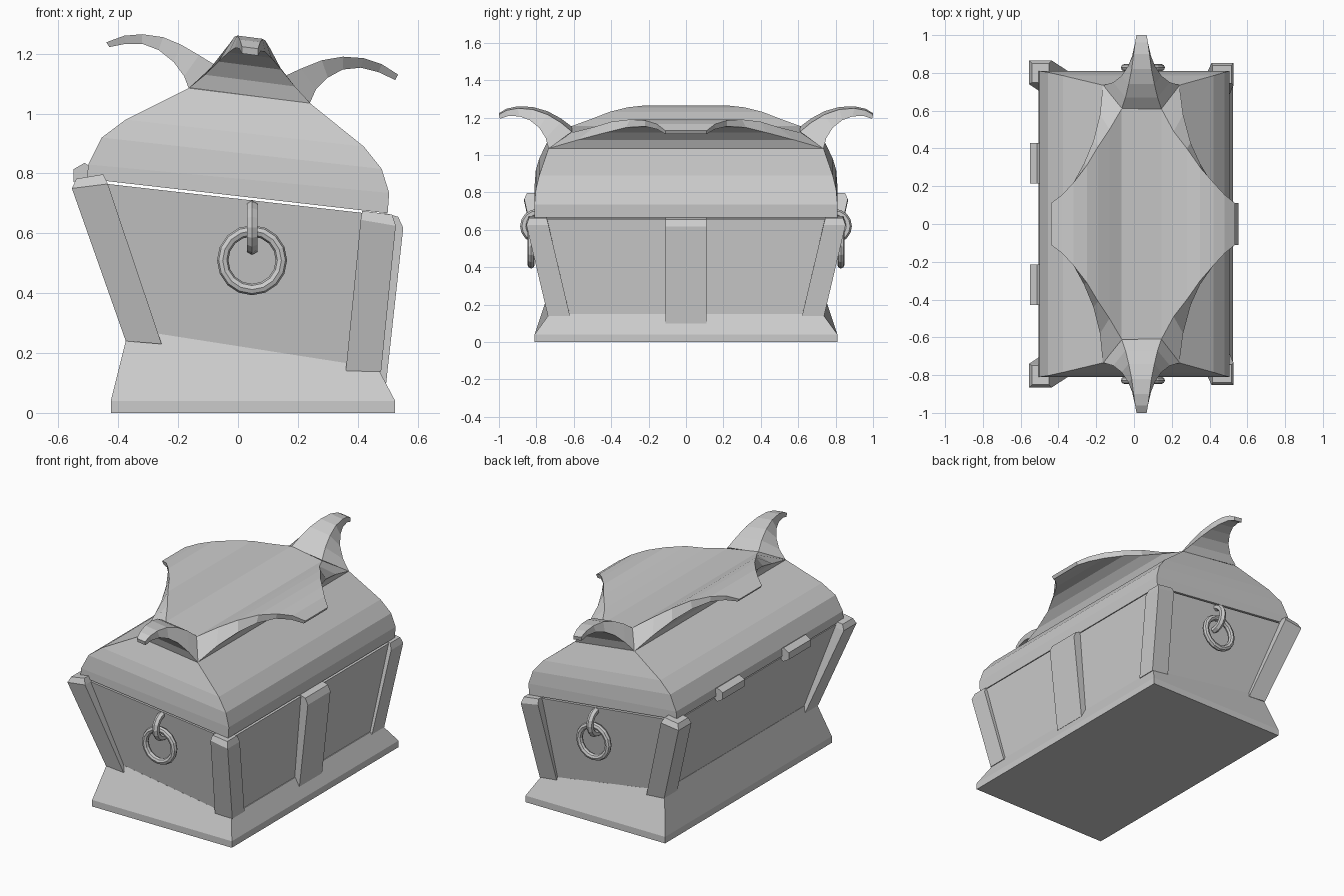
import bpy, bmesh, math
from mathutils import Vector


def loft(name, rings):
    """Skin a list of equal-length vertex rings and cap both ends."""
    bm = bmesh.new()
    vs = [[bm.verts.new(p) for p in r] for r in rings]
    n = len(rings[0])
    for a, b in zip(vs, vs[1:]):
        for i in range(n):
            j = (i + 1) % n
            bm.faces.new((a[i], a[j], b[j], b[i]))
    bm.faces.new(vs[0])
    bm.faces.new(vs[-1])
    bmesh.ops.recalc_face_normals(bm, faces=bm.faces)
    me = bpy.data.meshes.new(name)
    bm.to_mesh(me)
    bm.free()
    ob = bpy.data.objects.new(name, me)
    bpy.context.collection.objects.link(ob)
    return ob


def box_ring(xl, zl, xr, zr, y0, y1):
    """Rectangle in plan whose left and right ends sit at different heights."""
    return [(xl, y0, zl), (xr, y0, zr), (xr, y1, zr), (xl, y1, zl)]


def sym(xl, zl, xr, zr, y):
    return box_ring(xl, zl, xr, zr, -y, y)


# Flared base and tapered body
loft("base", [sym(-.425, 0, .525, 0, .81), sym(-.425, .04, .525, .04, .81),
              sym(-.365, .28, .467, .15, .73)])
loft("body", [sym(-.36, .27, .462, .14, .728), sym(-.50, .772, .505, .658, .81)])

# Hipped, rounded lid with a thin gap beneath
lid_top = (-.165, 1.085, .24, 1.035, .735)
loft("lid", [sym(-.505, .782, .50, .667, .81), sym(-.50, .83, .505, .735, .81),
             sym(-.455, .92, .48, .815, .803), sym(-.375, .98, .42, .89, .785),
             sym(*lid_top)])

# Raised crown block from which the four horns spring
crown_top = (-.065, 1.155, .145, 1.12, .61)
loft("crown", [sym(*lid_top), sym(*crown_top)])


def side_horn(name, sections):
    # each section: upper x, z, half width, lower x, z, half width
    loft(name, [[(ux, -uw, uz), (ux, uw, uz), (lx, lw, lz), (lx, -lw, lz)]
                for ux, uz, uw, lx, lz, lw in sections])


side_horn("left_horn", [
    (-.065, 1.155, .61, -.165, 1.085, .735),
    (-.13, 1.195, .50, -.18, 1.125, .58),
    (-.19, 1.23, .41, -.215, 1.172, .44),
    (-.25, 1.255, .31, -.265, 1.212, .32),
    (-.32, 1.265, .22, -.32, 1.233, .22),
    (-.38, 1.26, .155, -.375, 1.233, .155),
    (-.44, 1.238, .11, -.43, 1.222, .11)])
side_horn("right_horn", [
    (.145, 1.12, .61, .24, 1.035, .735),
    (.21, 1.15, .49, .26, 1.08, .58),
    (.28, 1.178, .40, .30, 1.12, .43),
    (.35, 1.19, .30, .35, 1.147, .32),
    (.42, 1.185, .22, .41, 1.153, .22),
    (.48, 1.165, .155, .47, 1.138, .155),
    (.535, 1.13, .11, .525, 1.112, .11)])

# End horns: upper y, z, half width, lower y, z, half width
END = [(.61, 1.138, .105, .735, 1.06, .2025), (.67, 1.185, .085, .75, 1.11, .15),
       (.74, 1.225, .068, .785, 1.16, .105), (.82, 1.25, .052, .835, 1.195, .072),
       (.90, 1.255, .042, .89, 1.213, .05), (.96, 1.243, .034, .95, 1.213, .036),
       (1.0, 1.22, .027, .995, 1.197, .027)]


def tilt(x, z):
    return z - .13 * (x - .04)


for s, side in ((-1, "front"), (1, "back")):
    rings = []
    for uy, uz, uw, ly, lz, lw in END:
        rings.append([(.04 + k * w, s * y, tilt(.04 + k * w, z))
                      for k, w, y, z in ((-1, uw, uy, uz), (1, uw, uy, uz),
                                         (1, lw, ly, lz), (-1, lw, ly, lz))])
    loft(side + "_horn", rings)

    # Leaning corner posts with chamfered tops
    def yr(a, b):
        return (s * a, s * b)
    loft(side + "_left_post", [box_ring(-.375, .24, -.255, .23, *yr(.62, .748)),
                               box_ring(-.555, .75, -.435, .765, *yr(.74, .865)),
                               box_ring(-.54, .782, -.45, .797, *yr(.75, .85))])
    loft(side + "_right_post", [box_ring(.36, .14, .478, .138, *yr(.62, .738)),
                                box_ring(.41, .645, .527, .625, *yr(.735, .853)),
                                box_ring(.415, .675, .515, .662, *yr(.745, .84))])

    # Staple and hanging ring handle
    bpy.ops.mesh.primitive_torus_add(major_segments=16, minor_segments=6,
                                     major_radius=.072, minor_radius=.02,
                                     location=(.047, s * .795, .62),
                                     rotation=(0, math.pi / 2, 0))
    bpy.context.object.name = side + "_staple"
    bpy.ops.mesh.primitive_torus_add(major_segments=16, minor_segments=8,
                                     major_radius=.098, minor_radius=.019,
                                     location=(.047, s * .828, .51),
                                     rotation=(math.pi / 2, 0, 0))
    bpy.context.object.name = side + "_ring"

    # Hinge barrel on the left side
    bpy.ops.mesh.primitive_cylinder_add(vertices=6, radius=.042, depth=.215,
                                        location=(-.513, s * .322, .793),
                                        rotation=(math.pi / 2, 0, 0))
    bpy.context.object.name = side + "_hinge"

# Central strap on the right side
loft("strap", [sym(.44, .10, .495, .10, .11), sym(.49, .64, .552, .618, .11),
               sym(.49, .668, .535, .655, .11)])
